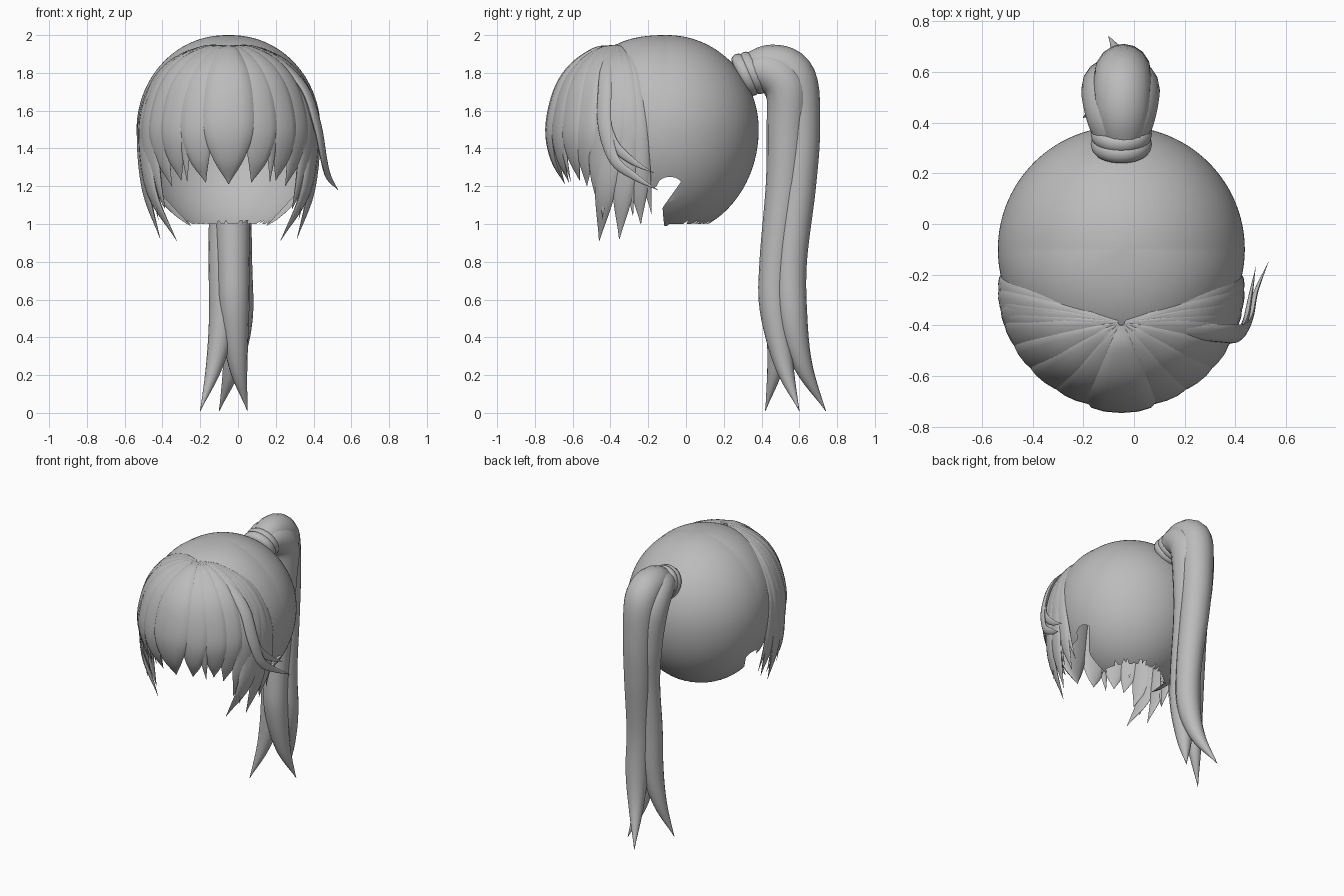
import bpy, bmesh, math, random
from mathutils import Vector

if "Cube" in bpy.data.objects:
    bpy.data.objects.remove(bpy.data.objects["Cube"])

random.seed(4)
CX = -0.05                                  # symmetry line of the head
hair = bpy.data.materials.new("hair_grey")
hair.diffuse_color = (0.5, 0.5, 0.5, 1)
hair.use_nodes = True
hair.node_tree.nodes["Principled BSDF"].inputs["Base Color"].default_value = hair.diffuse_color


def finish(bm, name, angle=50):
    me = bpy.data.meshes.new(name)
    bm.to_mesh(me)
    bm.free()
    ob = bpy.data.objects.new(name, me)
    bpy.context.collection.objects.link(ob)
    me.materials.append(hair)
    bpy.ops.object.select_all(action='DESELECT')
    bpy.context.view_layer.objects.active = ob
    ob.select_set(True)
    bpy.ops.object.shade_smooth_by_angle(angle=math.radians(angle))
    return ob


def smooth_path(pts, steps):
    """Catmull-Rom through (x, y, z, half width) points."""
    p = [Vector(q) for q in pts]
    p = [2 * p[0] - p[1]] + p + [2 * p[-1] - p[-2]]
    out = []
    for a, b, c, d in zip(p, p[1:], p[2:], p[3:]):
        for k in range(steps):
            t = k / steps
            out.append(0.5 * (2 * b + (c - a) * t + (2 * a - 5 * b + 4 * c - d) * t * t
                              + (3 * b - a - 3 * c + d) * t ** 3))
    return out + [p[-2]]


def lock(name, pts, ratio, side=None, sides=12, steps=5):
    """Tapered strand: an elliptical section swept along a path."""
    path = smooth_path(pts, steps)
    pos = [q.to_3d() for q in path]
    bm = bmesh.new()
    rings = []
    for i, q in enumerate(path):
        t = (pos[min(i + 1, len(pos) - 1)] - pos[max(i - 1, 0)]).normalized()
        if side:
            w = (side - t * side.dot(t)).normalized()
        else:
            w = t.cross(pos[i] - Vector((CX, -0.2, 1.45))).normalized()
        n = w.cross(t)
        r = max(q[3], 0.0015)
        rings.append([bm.verts.new(pos[i] + w * r * math.cos(a) + n * r * ratio * math.sin(a))
                      for a in (2 * math.pi * k / sides for k in range(sides))])
    for a, b in zip(rings, rings[1:]):
        for k in range(sides):
            j = (k + 1) % sides
            bm.faces.new((a[k], a[j], b[j], b[k]))
    bm.faces.new(rings[0])
    bm.faces.new(rings[-1])
    bmesh.ops.recalc_face_normals(bm, faces=bm.faces)
    return finish(bm, name)


# --- scalp cap: dome with open face, rounded ear notches and ragged nape ---
def cap_point(a, t):
    r = math.sin(t)
    e = 2 + 0.5 * max(0, -math.cos(a))
    if t < math.pi / 2:
        z = 1.5 + 0.5 * max(0, 1 - r ** e) ** (1 / e)
    else:
        z = 1.5 + 0.56 * math.cos(t)
    s = min(1, max(0, (1.18 - z) / 0.1))
    if abs(a) < math.pi / 2:                # sideburn sweeps forward
        a += math.copysign(0.3 * s * s * (3 - 2 * s) * (abs(a) / 1.37) ** 3, a)
    return Vector((CX + 0.487 * r * math.sin(a), -0.1 + 0.485 * r * math.cos(a), z))


def cap_limit(a):
    deg = abs(math.degrees(a))
    if deg < 78.5:
        low = 1.0 + random.choice((0, 0, 0.004, 0.02)) * (deg < 60) - 0.015 * (deg > 74)
    else:
        low = 1.19 + 0.06 * math.sqrt(max(0, 1 - ((deg - 88) / 10) ** 2))
    for k in range(20, 1600):
        t = k * math.pi / 1600
        p = cap_point(a, t)
        if p.z < low or p.y < -0.26 - 0.15 * (p.z - 1.25) / 0.7:
            return t
    return math.pi


COLS, ROWS, TMAX = 160, 60, 2.72
bm = bmesh.new()
grid = []
for i in range(COLS):
    a = -math.pi + 2 * math.pi * (i + 0.5) / COLS
    tm = cap_limit(a)
    grid.append([bm.verts.new(cap_point(a, min(tm, 0.002 + TMAX * j / ROWS)))
                 for j in range(ROWS + 1)])
for i in range(COLS):
    a, b = grid[i], grid[(i + 1) % COLS]
    for j in range(ROWS):
        bm.faces.new((a[j], a[j + 1], b[j + 1], b[j]))
bm.faces.new([c[0] for c in grid])
bmesh.ops.remove_doubles(bm, verts=bm.verts, dist=1e-5)
bmesh.ops.recalc_face_normals(bm, faces=bm.faces)
if sum(f.normal.dot(f.calc_center_median() - Vector((CX, -0.1, 1.5))) for f in bm.faces) < 0:
    bmesh.ops.reverse_faces(bm, faces=bm.faces)
finish(bm, "scalp_cap")

# --- fringe: strands fanning from the parting and draping over the brow ---
APEX = Vector((CX, -0.39))


def fringe(name, phi, hw, tip_z, drift=0, k=0.82, lift=0.0, ratio=0.3):
    low_w = 0.78 if tip_z < 1.15 else 0.6
    prof = [(0.03, 1.94, .13), (0.3, 1.915, .42), (0.65, 1.82, .78), (0.88, 1.69, .97),
            (1, 1.5, 1), (0.96, 1.5 + (tip_z - 1.5) * 0.55, low_w), (k, tip_z, 0)]
    pts = []
    for i, (h, z, w) in enumerate(prof):
        f = math.radians(phi + drift * (0, 0, 0, 0, 0.15, 0.5, 1)[i])
        rad = 0.462 + lift
        edge = Vector((CX + rad * math.sin(f), -0.25 - (rad - 0.01) * math.cos(f)))
        q = APEX + (edge - APEX) * h
        rise = (0, .015, .03, .02, 0, 0, 0)[i] * math.sin(f) ** 2
        pts.append((q.x, q.y, z + lift * 0.6 + rise, hw * w))
    lock(name, pts, ratio)


fringe("fringe_centre", 0, 0.135, 1.21, 0, 0.8, 0.003)
for s, side in ((-1, "left"), (1, "right")):
    # angle, half width, tip height, tip drift, tip inset
    main = [(22, .095, 1.22, -3, .8), (38, .09, 1.23, 2, .84), (52, .085, 1.2, -3, .86),
            (65, .08, 1.08, -5, .84), (75, .075, 0.91, -17, .7), (81, .075, 0.92, -3, .8),
            (86, .07, 1.0, 9, .84)]
    for n, (phi, hw, tz, dr, k) in enumerate(main):
        fringe(f"fringe_{side}_{n}", s * phi, hw, tz, s * dr, k)
    # thin strands layered over the gaps
    thin = [(13, .03, 1.3, 4), (18, .03, 1.26, 2), (28, .035, 1.22, 4), (33, .03, 1.35, -5),
            (45, .035, 1.24, 4), (49, .03, 1.32, 5), (58, .035, 1.13, 3), (70, .035, 1.02, -6),
            (74, .04, 1.04, 5), (80, .04, 1.04, 8), (84, .04, 1.1, 5), (89, .035, 1.05, 13)]
    for n, (phi, hw, tz, dr) in enumerate(thin):
        fringe(f"fringe_strand_{side}_{n}", s * phi, hw, tz, s * dr, 0.88, 0.008, 0.38)

# --- flyaway strands on the right temple ---
lock("flyaway_long", [(0.0, -.40, 1.94, .008), (.2, -.42, 1.87, .03), (.35, -.43, 1.72, .04),
                      (.42, -.43, 1.52, .04), (.455, -.38, 1.34, .03), (.48, -.27, 1.25, .02),
                      (.53, -.15, 1.18, 0)], 0.4)
lock("flyaway_short", [(.33, -.44, 1.7, .01), (.41, -.43, 1.55, .03), (.44, -.38, 1.42, .028),
                       (.46, -.28, 1.33, .018), (.48, -.17, 1.27, 0)], 0.4)

# --- hair tie: two wrapped bands ---
AXIS = Vector((0, 0.89, 0.45))
for n, (y, z, R) in enumerate(((0.315, 1.79, 0.095), (0.355, 1.80, 0.095))):
    bm = bmesh.new()
    q = AXIS.to_track_quat('Z', 'Y')
    c = Vector((CX, y, z))
    rings = []
    for i in range(32):
        u = math.tau * i / 32
        rings.append([bm.verts.new(c + q @ Vector((
            (R + 0.026 * math.cos(v)) * math.cos(u), (R + 0.026 * math.cos(v)) * math.sin(u),
            0.034 * math.sin(v)))) for v in (math.tau * j / 12 for j in range(12))])
    for i in range(32):
        a, b = rings[i], rings[(i + 1) % 32]
        for j in range(12):
            bm.faces.new((a[j], b[j], b[(j + 1) % 12], a[(j + 1) % 12]))
    bmesh.ops.recalc_face_normals(bm, faces=bm.faces)
    finish(bm, f"hair_tie_{n}")

# --- ponytail: three heavy locks, arching up then falling to separate tips ---
X = Vector((1, 0, 0))
lock("ponytail_front", [(-.04, .30, 1.79, .08), (-.02, .43, 1.81, .105), (-.01, .53, 1.72, .112),
                        (-.025, .535, 1.5, .108), (-.03, .52, 1.2, .098), (-.025, .475, .8, .086),
                        (-.02, .47, .55, .08), (0, .52, .25, .05), (.05, .6, .01, 0)],
     1.0, X, 16, 6)
lock("ponytail_back", [(-.04, .30, 1.80, .08), (-.045, .45, 1.84, .11), (-.045, .575, 1.77, .115),
                       (-.04, .605, 1.5, .105), (-.03, .59, 1.2, .098), (-.01, .555, .8, .085),
                       (0, .565, .5, .078), (-.03, .62, .25, .05), (-.1, .74, .01, 0)],
     1.0, X, 16, 6)
lock("ponytail_left", [(-.07, .30, 1.79, .07), (-.09, .43, 1.81, .1), (-.1, .53, 1.7, .108),
                       (-.095, .56, 1.45, .09), (-.08, .545, 1.15, .077), (-.078, .515, .8, .078),
                       (-.082, .5, .5, .072), (-.125, .475, .25, .045), (-.2, .42, .01, 0)],
     1.0, X, 16, 6)
